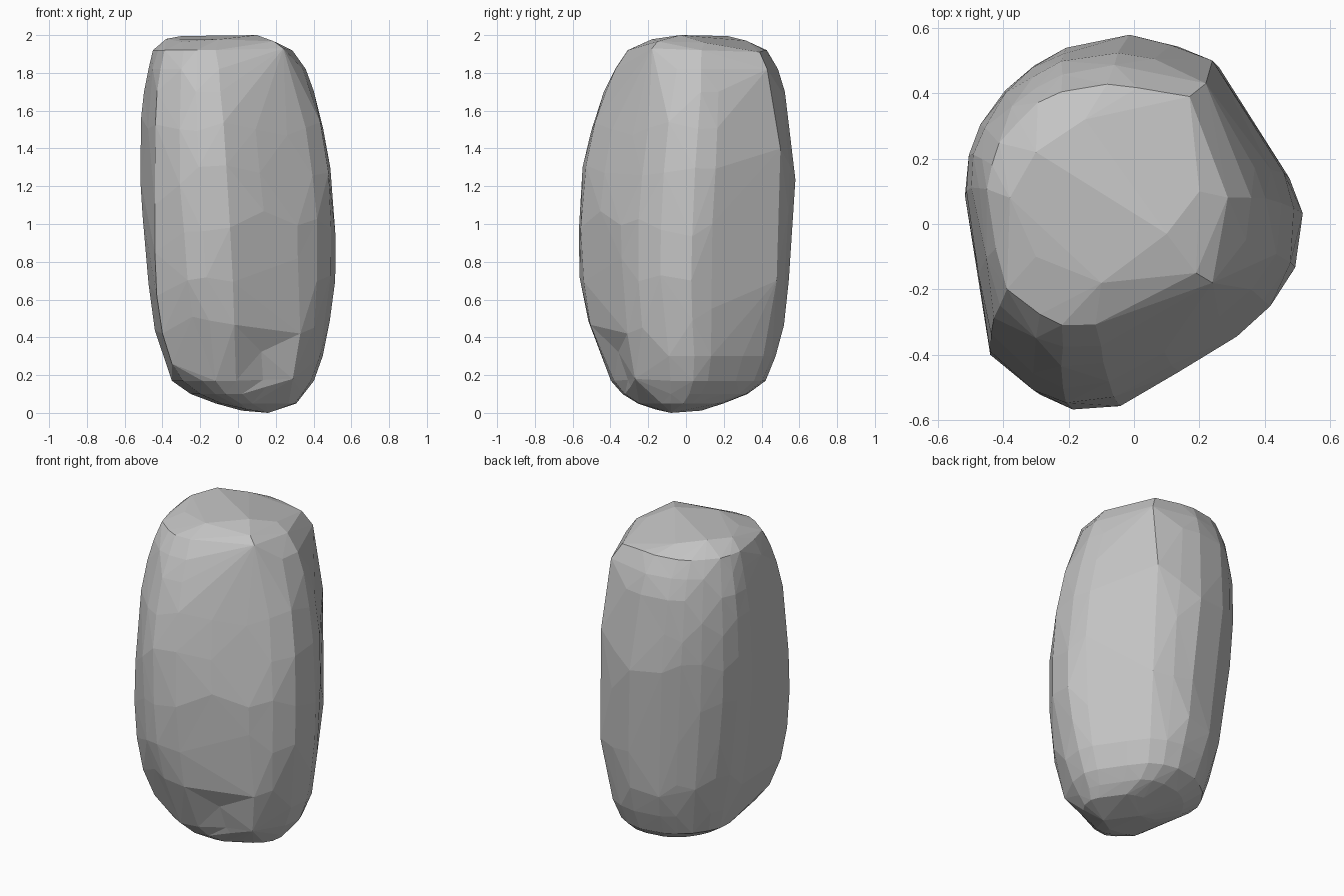
import bpy
import bmesh
import random
from math import atan2, cos, sin
from mathutils import Vector

random.seed(7)

default_cube = bpy.data.objects.get("Cube")
if default_cube:
    bpy.data.objects.remove(default_cube, do_unlink=True)

# Widest outline of the boulder, seen from above
OUTLINE = [Vector(p) for p in (
    (0, .58), (.13, .555), (.24, .5), (.34, .36), (.48, .15), (.52, .04),
    (.5, -.13), (.42, -.25), (.31, -.34), (.13, -.45), (-.05, -.555),
    (-.2, -.575), (-.3, -.53), (-.44, -.4), (-.48, -.2), (-.52, .08),
    (-.51, .2), (-.47, .3), (-.39, .41), (-.3, .49), (-.2, .545))]

# Height, then the left-right and front-back limits at that height
LEVELS = (
    (.05, -.12, .31, -.26, .2),
    (.1, -.25, .35, -.34, .33), (.17, -.35, .4, -.4, .42),
    (.3, -.39, .45, -.45, .475), (.5, -.44, .49, -.53, .525),
    (.75, -.475, .515, -.572, .55), (1, -.505, .52, -.578, .565),
    (1.25, -.522, .495, -.555, .575), (1.5, -.515, .455, -.505, .56),
    (1.7, -.5, .4, -.44, .53), (1.82, -.48, .36, -.39, .49),
    (1.92, -.45, .285, -.32, .43))

# Sloping crown, blunt corners and the lowest tip
CROWN = ((.1, -.03, 2), (-.3, .22, 1.995), (-.38, .08, 1.98),
         (-.1, -.18, 1.978), (-.3, -.1, 1.965), (-.15, .32, 1.97),
         (.2, .1, 1.96), (.19, -.15, 1.967), (.24, -.18, 1.93))
CORNERS = ((-.44, -.4, .85), (-.43, -.39, .62), (-.44, -.39, 1.1),
           (-.4, -.37, .42), (-.35, -.33, .26),
           (.24, .5, 1.4), (.22, .43, 1.82), (.17, .39, 1.91),
           (.26, .48, .7), (.29, -.27, .18), (.33, -.31, .42))
TIP = ((.16, -.08, 0), (.02, .08, .012), (.05, -.16, .018))

# Notch in the lower front: centre, reach and push
NOTCH = (Vector((.16, -.36, .27)), .16, Vector((-.02, .05, 0)))


def level_points(level):
    """Slightly uneven points round one level, rounder towards the top."""
    height, left, right, front, back = level
    roundness = max(0, height - 1.4) * .5
    middle = Vector(((left + right) / 2, (front + back) / 2))
    for corner in OUTLINE:
        unit = Vector((corner.x / .52, corner.y / .58))
        angle = atan2(unit.y, unit.x)
        unit = unit.lerp(Vector((cos(angle), sin(angle))), roundness)
        wobble = random.uniform(.985, 1.008)
        lift = random.uniform(-.07, .07) if .4 < height < 1.6 else 0
        yield (middle.x + unit.x * wobble * (right - left) / 2,
               middle.y + unit.y * wobble * (back - front) / 2,
               height + lift)


def make_material(name, colour):
    material = bpy.data.materials.new(name)
    material.use_nodes = True
    material.diffuse_color = colour
    shader = next(node for node in material.node_tree.nodes
                  if node.type == 'BSDF_PRINCIPLED')
    shader.inputs["Base Color"].default_value = colour
    return material


# Faceted boulder skin wrapped round all points
bm = bmesh.new()
for level in LEVELS:
    for point in level_points(level):
        bm.verts.new(point)
for point in CROWN + CORNERS + TIP:
    bm.verts.new(point)
bmesh.ops.convex_hull(bm, input=bm.verts[:])
loose = [vert for vert in bm.verts if not vert.link_faces]
bmesh.ops.delete(bm, geom=loose, context='VERTS')
bmesh.ops.remove_doubles(bm, verts=bm.verts[:], dist=.02)

# Merge nearly flat neighbours into broad facets
bmesh.ops.dissolve_limit(bm, angle_limit=.04, verts=bm.verts[:],
                         edges=bm.edges[:])
bmesh.ops.triangulate(bm, faces=bm.faces[:])

# Shallow notch in the lower front, with extra facets to carry it
centre, reach, push = NOTCH
nearby = [edge for edge in bm.edges
          if ((edge.verts[0].co + edge.verts[1].co) / 2 - centre).length
          < reach and edge.calc_length() > reach]
bmesh.ops.subdivide_edges(bm, edges=nearby, cuts=1)
for vert in bm.verts:
    strength = 1 - (vert.co - centre).length / reach
    if strength > 0:
        vert.co += push * strength

bmesh.ops.triangulate(bm, faces=bm.faces[:])
bmesh.ops.recalc_face_normals(bm, faces=bm.faces[:])

mesh = bpy.data.meshes.new("boulder")
bm.to_mesh(mesh)
bm.free()
mesh.materials.append(make_material("stone grey", (.55, .55, .55, 1)))
boulder = bpy.data.objects.new("boulder", mesh)
bpy.context.collection.objects.link(boulder)
